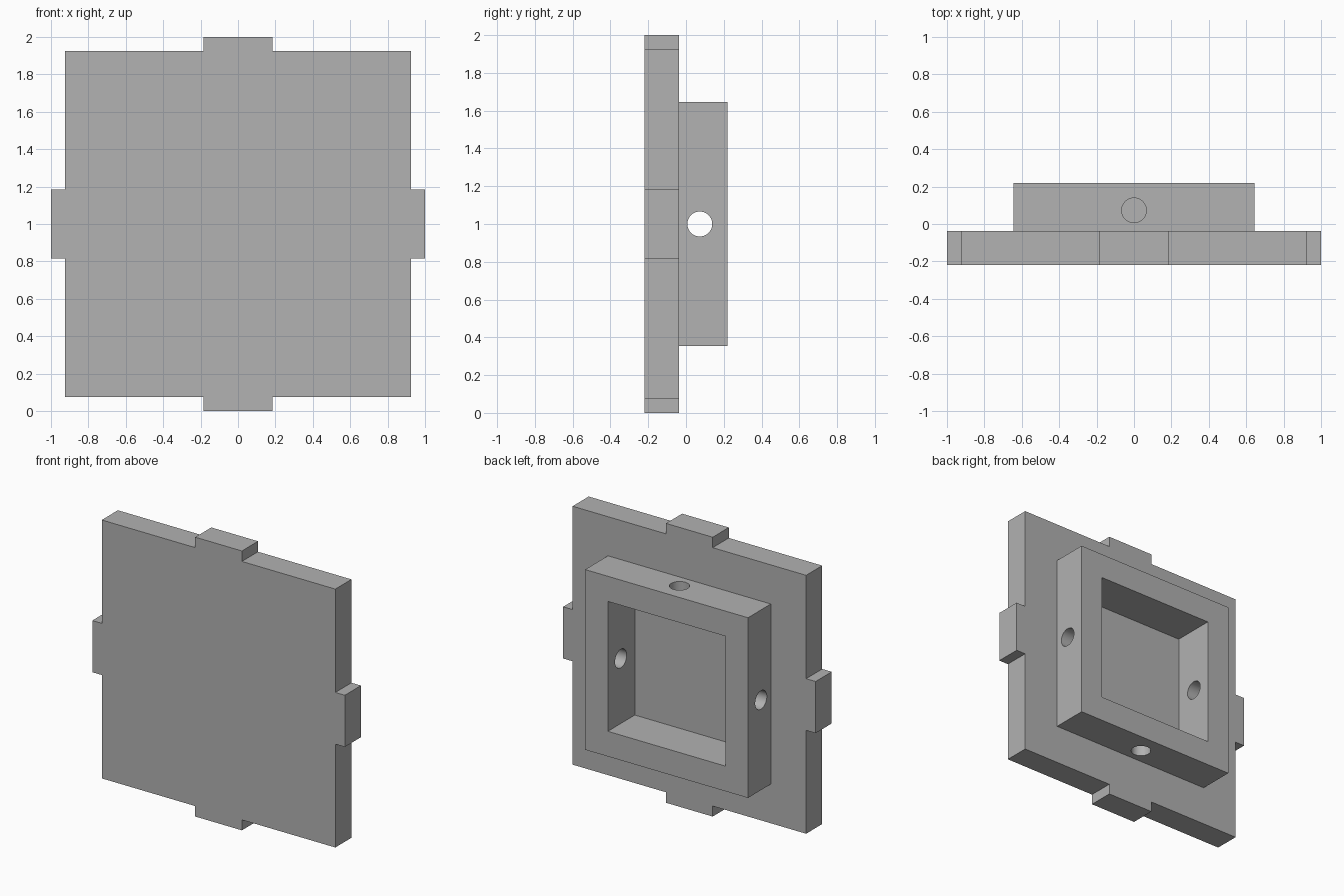
import bpy
import bmesh
from math import pi
from mathutils import Matrix, Vector

if "Cube" in bpy.data.objects:
    bpy.data.objects.remove(bpy.data.objects["Cube"], do_unlink=True)

MID = 1.0                       # height of the panel centre
FRONT, SEAM, BACK = -0.22, -0.038, 0.22
HALF, TAB = 0.925, 0.185        # panel half size, tab half width
FRAME, POCKET = 0.645, 0.465    # raised frame outer and inner half sizes
POCKET_FLOOR = -0.085
HOLE_Y, HOLE_R = 0.073, 0.066

grey = bpy.data.materials.new("plain grey")
grey.use_nodes = True
colour = (0.445, 0.445, 0.445, 1)
grey.diffuse_color = colour
grey.node_tree.nodes["Principled BSDF"].inputs["Base Color"].default_value = colour


def make_object(name, bm):
    bmesh.ops.recalc_face_normals(bm, faces=bm.faces)
    mesh = bpy.data.meshes.new(name)
    bm.to_mesh(mesh)
    bm.free()
    mesh.materials.append(grey)
    obj = bpy.data.objects.new(name, mesh)
    bpy.context.collection.objects.link(obj)
    return obj


def prism(name, outline, y0, y1):
    """Extrude an (x, z) outline from y0 to y1."""
    bm = bmesh.new()
    face = bm.faces.new([bm.verts.new((x, y0, MID + z)) for x, z in outline])
    extruded = bmesh.ops.extrude_face_region(bm, geom=[face])["geom"]
    verts = [v for v in extruded if isinstance(v, bmesh.types.BMVert)]
    bmesh.ops.translate(bm, verts=verts, vec=(0, y1 - y0, 0))
    return make_object(name, bm)


def square(h):
    return [(-h, -h), (h, -h), (h, h), (-h, h)]


def drill(name, start, end):
    """Round cutter between two points."""
    axis = end - start
    turn = axis.to_track_quat("Z", "Y").to_matrix().to_4x4()
    bm = bmesh.new()
    bmesh.ops.create_cone(bm, cap_ends=True, segments=48, radius1=HOLE_R,
                          radius2=HOLE_R, depth=axis.length,
                          matrix=Matrix.Translation((start + end) / 2) @ turn)
    return make_object(name, bm)


def combine(target, tool, operation):
    mod = target.modifiers.new(operation.lower(), "BOOLEAN")
    mod.operation = operation
    mod.solver = "EXACT"
    mod.object = tool
    bpy.context.view_layer.objects.active = target
    bpy.ops.object.modifier_apply(modifier=mod.name)
    bpy.data.objects.remove(tool, do_unlink=True)


# Square panel with a tab in the middle of each edge
side = [(HALF, -TAB), (1, -TAB), (1, TAB), (HALF, TAB), (HALF, HALF)]
outline = []
for quarter in range(4):
    turn = Matrix.Rotation(quarter * pi / 2, 2)
    outline += [tuple(turn @ Vector(p)) for p in side]
panel = prism("tabbed_panel_with_frame", outline, FRONT, SEAM)

# Raised square frame on the back, with its pocket sunk into the panel
combine(panel, prism("frame", square(FRAME), SEAM - 0.06, BACK), "UNION")
combine(panel, prism("pocket_cutter", square(POCKET), POCKET_FLOOR, BACK + 0.1),
        "DIFFERENCE")

# Through holes in the side walls, blind holes in the top and bottom walls
centre = Vector((0, HOLE_Y, MID))
for sign in (-1, 1):
    for axis, inner in ((Vector((1, 0, 0)), POCKET - 0.1),
                        (Vector((0, 0, 1)), FRAME - 0.12)):
        cutter = drill("hole_cutter", centre + axis * sign * inner,
                       centre + axis * sign * (FRAME + 0.1))
        combine(panel, cutter, "DIFFERENCE")

# Smooth hole walls, crisp flat edges
bpy.ops.object.select_all(action="DESELECT")
panel.select_set(True)
bpy.context.view_layer.objects.active = panel
bpy.ops.object.shade_smooth_by_angle(angle=pi / 6)
